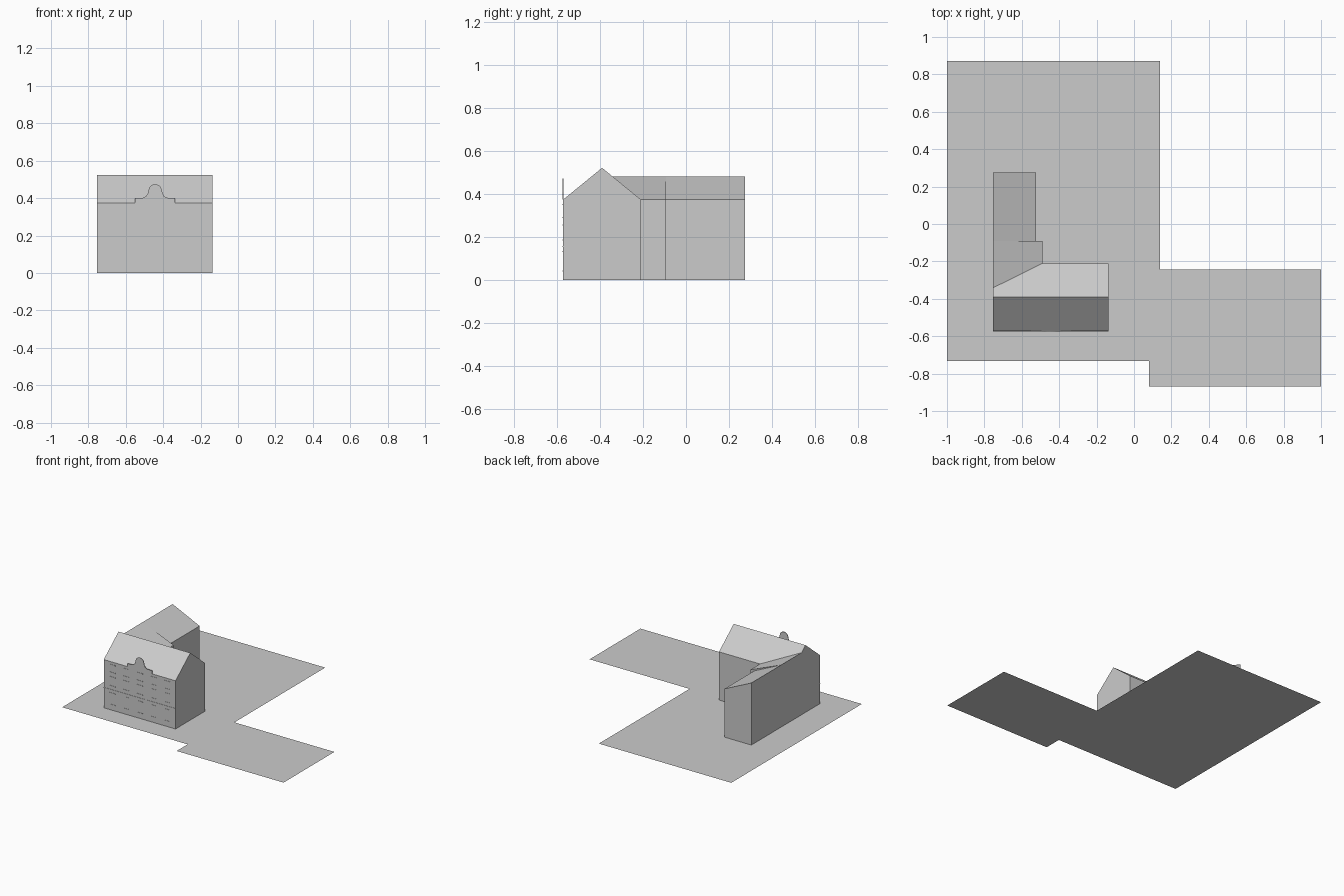
import bpy, bmesh, math

if "Cube" in bpy.data.objects:
    bpy.data.objects.remove(bpy.data.objects["Cube"])


def material(name, rgb):
    m = bpy.data.materials.new(name)
    m.diffuse_color = (*rgb, 1)
    m.use_nodes = True
    m.node_tree.nodes["Principled BSDF"].inputs["Base Color"].default_value = m.diffuse_color
    return m


GREY = material("light grey", (0.6, 0.6, 0.6))


def finish(name, bm, normals=True):
    bmesh.ops.remove_doubles(bm, verts=bm.verts, dist=1e-5)
    if normals:
        bmesh.ops.recalc_face_normals(bm, faces=bm.faces)
    me = bpy.data.meshes.new(name)
    bm.to_mesh(me)
    bm.free()
    me.materials.append(GREY)
    ob = bpy.data.objects.new(name, me)
    bpy.context.collection.objects.link(ob)
    return ob


def loft(name, sections, cap_start=False, cap_end=False):
    """Skin open outlines, one after another; optional end caps."""
    bm = bmesh.new()
    rows = [[bm.verts.new(p) for p in s] for s in sections]
    for a, b in zip(rows, rows[1:]):
        for i in range(len(a) - 1):
            quad = [a[i], a[i + 1], b[i + 1], b[i]]
            corners = []
            for v in quad:  # drop coincident corners
                if all((v.co - c.co).length > 1e-5 for c in corners):
                    corners.append(v)
            if len(corners) > 2:
                bm.faces.new(corners)
    if cap_start:
        bm.faces.new(rows[0])
    if cap_end:
        bm.faces.new(rows[-1])
    return finish(name, bm)


def add_box(bm, x0, x1, y0, y1, z0, z1):
    vs = bmesh.ops.create_cube(bm, size=1)["verts"]
    for v in vs:
        v.co = (x0 if v.co.x < 0 else x1, y0 if v.co.y < 0 else y1, z0 if v.co.z < 0 else z1)


# Plot: flat sheet
bm = bmesh.new()
plot = [(-1, -.733), (.08, -.733), (.08, -.868), (1, -.868), (1, -.243), (.14, -.243), (.14, .872), (-1, .872)]
face = bm.faces.new([bm.verts.new((x, y, 0)) for x, y in plot])
bmesh.ops.triangulate(bm, faces=[face])
finish("plot", bm, normals=False)

# Main house: gabled profile along x
LEFT, RIGHT, FRONT, BACK = -.755, -.137, -.572, -.21
EAVE, RIDGE = .375, .523
profile = [(FRONT, 0), (FRONT, EAVE), ((FRONT + BACK) / 2, RIDGE), (BACK, EAVE), (BACK, 0)]
loft("main_house", [[(x, y, z) for y, z in profile] for x in (LEFT, RIGHT)], True, True)


# Rear wing: lean-to roof falling to +x, with a step in its inner wall
def wing_section(x_eave, y, y_top=None):
    top = y if y_top is None else y_top
    return [(x_eave, y, 0), (x_eave, y, EAVE), (LEFT, top, .483), (LEFT, y, EAVE), (LEFT, y, 0)]


loft("rear_wing", [wing_section(-.49, BACK, -.342), wing_section(-.49, -.092),
                   wing_section(-.523, -.092), wing_section(-.523, .275)], cap_end=True)

# Curved gable plate over the front eave
CX = -.443
half = [(.107, EAVE), (.107, .4), (.062, .402), (.048, .41), (.04, .424), (.036, .44)]
half += [(.034 * math.cos(a), .444 + .03 * math.sin(a)) for a in (math.pi / 8 * i for i in range(1, 4))]
outline = [(CX + x, z) for x, z in half] + [(CX, .474)] + [(CX - x, z) for x, z in reversed(half)]
bm = bmesh.new()
face = bm.faces.new([bm.verts.new((x, FRONT - .003, z)) for x, z in outline])
ext = bmesh.ops.extrude_face_region(bm, geom=[face])["geom"]
for v in ext:
    if isinstance(v, bmesh.types.BMVert):
        v.co.y += .004
finish("front_gable", bm)

# Facade: slim window sills and lintels on three floors, and a string course
bm = bmesh.new()
for z0, z1 in ((.04, .13), (.185, .255), (.29, .35)):
    for i in range(5):
        x = CX + (i - 2) * .118
        for z in (z0, z1):
            add_box(bm, x - .024, x + .024, FRONT - .002, FRONT, z, z + .005)
add_box(bm, LEFT, RIGHT, FRONT - .002, FRONT, .155, .16)
finish("facade_trim", bm)
